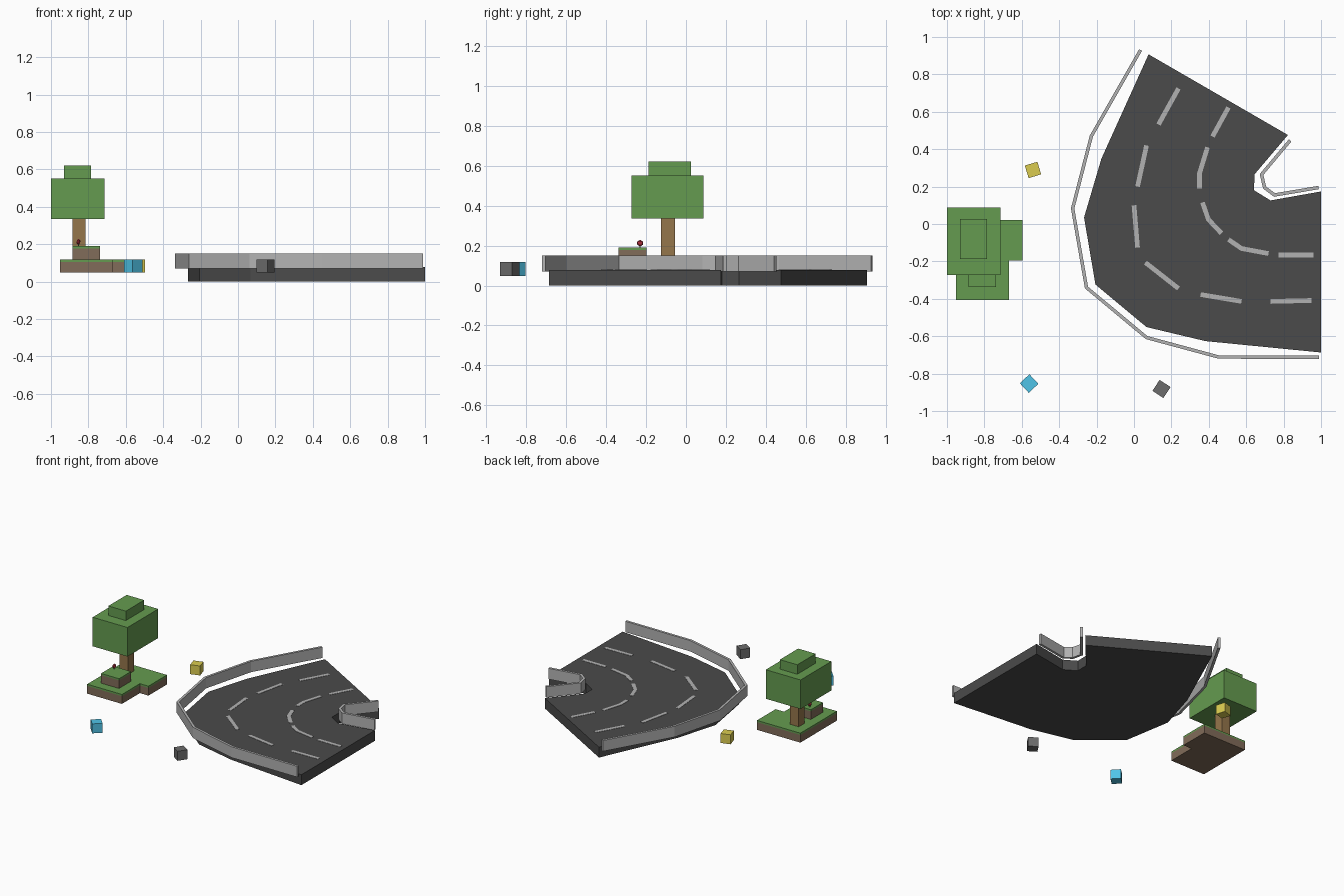
import bpy, bmesh, math
from mathutils import Vector

if "Cube" in bpy.data.objects:
    bpy.data.objects.remove(bpy.data.objects["Cube"])


def mat(name, r, g, b):
    m = bpy.data.materials.new(name)
    m.diffuse_color = (r, g, b, 1)
    m.use_nodes = True
    m.node_tree.nodes["Principled BSDF"].inputs["Base Color"].default_value = m.diffuse_color
    return m


ASPHALT = mat("asphalt", 0.07, 0.07, 0.07)
PAINT = mat("paint", 0.45, 0.45, 0.45)
GRASS = mat("grass", 0.13, 0.33, 0.08)
SOIL = mat("soil", 0.22, 0.15, 0.10)
BARK = mat("bark", 0.30, 0.18, 0.07)
RED = mat("red", 0.45, 0.03, 0.05)
YELLOW = mat("yellow", 0.70, 0.60, 0.08)
BLUE = mat("blue", 0.08, 0.55, 0.80)
GREY = mat("grey", 0.15, 0.15, 0.15)


def finish(bm, name, material=None):
    bmesh.ops.recalc_face_normals(bm, faces=bm.faces)
    me = bpy.data.meshes.new(name)
    bm.to_mesh(me)
    bm.free()
    ob = bpy.data.objects.new(name, me)
    bpy.context.collection.objects.link(ob)
    if material:
        me.materials.append(material)
    return ob


def add_prism(bm, pts, z0, z1):
    low = [bm.verts.new((x, y, z0)) for x, y in pts]
    top = [bm.verts.new((x, y, z1)) for x, y in pts]
    bm.faces.new(low[::-1])
    bm.faces.new(top)
    for i in range(len(pts)):
        j = (i + 1) % len(pts)
        bm.faces.new((low[i], low[j], top[j], top[i]))


def prism(name, pts, z0, z1, material=None):
    bm = bmesh.new()
    add_prism(bm, pts, z0, z1)
    return finish(bm, name, material)


def box(name, x, y, z, material):
    return prism(name, [(x[0], y[0]), (x[1], y[0]), (x[1], y[1]), (x[0], y[1])], *z, material)


def ribbon(path, width):
    """Outline of a path widened on both sides with mitred corners."""
    p = [Vector(q) for q in path]
    left, right = [], []
    for i, q in enumerate(p):
        d0 = (q - p[i - 1]).normalized() if i else (p[1] - q).normalized()
        d1 = (p[i + 1] - q).normalized() if i < len(p) - 1 else d0
        n0, n1 = Vector((-d0.y, d0.x)), Vector((-d1.y, d1.x))
        m = (n0 + n1).normalized()
        off = m * (width / 2 / m.dot(n0))
        left.append(q + off)
        right.append(q - off)
    return left + right[::-1]


# Road slab
ROAD_TOP = 0.077
prism("road", [
    (0.078, 0.907), (-0.174, 0.35), (-0.267, 0.035), (-0.206, -0.324), (0.067, -0.551),
    (0.382, -0.626), (1.0, -0.687), (1.0, 0.174), (0.73, 0.126), (0.642, 0.18),
    (0.644, 0.265), (0.823, 0.476)], 0, ROAD_TOP, ASPHALT)

# Guard rails on both sides of the bend
rails = {
    "outer_guard_rail": [(0.035, 0.93), (-0.228, 0.47), (-0.328, 0.083), (-0.254, -0.34),
                         (0.067, -0.607), (0.452, -0.711), (0.99, -0.713)],
    "inner_guard_rail": [(0.835, 0.447), (0.682, 0.265), (0.698, 0.195), (0.751, 0.155),
                         (0.987, 0.195)]}
for name, path in rails.items():
    prism(name, ribbon(path, 0.018), 0.07, 0.15, PAINT)

# Lane dashes
dashes = [
    [(0.238, 0.725), (0.131, 0.532)], [(0.067, 0.42), (0.019, 0.2)],
    [(0.0, 0.1), (0.019, -0.126)], [(0.061, -0.206), (0.238, -0.345)],
    [(0.356, -0.377), (0.575, -0.414)], [(0.73, -0.414), (0.95, -0.409)],
    [(0.505, 0.623), (0.42, 0.468)], [(0.393, 0.41), (0.35, 0.27), (0.35, 0.19)],
    [(0.366, 0.115), (0.398, 0.024), (0.468, -0.05)],
    [(0.505, -0.083), (0.575, -0.131), (0.719, -0.158)], [(0.773, -0.166), (0.96, -0.166)]]
bm = bmesh.new()
for d in dashes:
    add_prism(bm, ribbon(d, 0.025), ROAD_TOP - 0.004, ROAD_TOP + 0.002)
finish(bm, "lane_dashes", PAINT)

# Floating island: soil with a grass layer, plus a raised step
island = [(-0.952, -0.405), (-0.667, -0.405), (-0.667, -0.195), (-0.597, -0.195),
          (-0.597, 0.022), (-0.952, 0.022)]
prism("island_soil", island, 0.048, 0.105, SOIL)
prism("island_grass", island, 0.105, 0.118, GRASS)
step = ((-0.885, -0.738), (-0.338, -0.197))
box("step_soil", *step, (0.118, 0.178), SOIL)
box("step_grass", *step, (0.178, 0.19), GRASS)

# Tree
box("trunk", (-0.885, -0.815), (-0.125, -0.055), (0.118, 0.335), BARK)
box("leaves", (-1.0, -0.715), (-0.272, 0.088), (0.335, 0.55), GRASS)
box("leaves_top", (-0.93, -0.787), (-0.188, 0.026), (0.55, 0.62), GRASS)

# Small red flower on the step
box("flower_stem", (-0.856, -0.85), (-0.233, -0.227), (0.188, 0.205), GRASS)
bm = bmesh.new()
bmesh.ops.create_icosphere(bm, subdivisions=1, radius=0.017)
flower = finish(bm, "flower", RED)
flower.location = (-0.853, -0.23, 0.212)
flower.scale = (0.7, 1, 1)

# Loose cubes
for name, x, y, angle, m in (("yellow_cube", -0.54, 0.289, 17, YELLOW),
                             ("blue_cube", -0.561, -0.853, 43, BLUE),
                             ("grey_cube", 0.147, -0.882, -33, GREY)):
    bm = bmesh.new()
    bmesh.ops.create_cube(bm, size=0.07)
    cube = finish(bm, name, m)
    cube.location = (x, y, 0.083)
    cube.rotation_euler.z = math.radians(angle)
